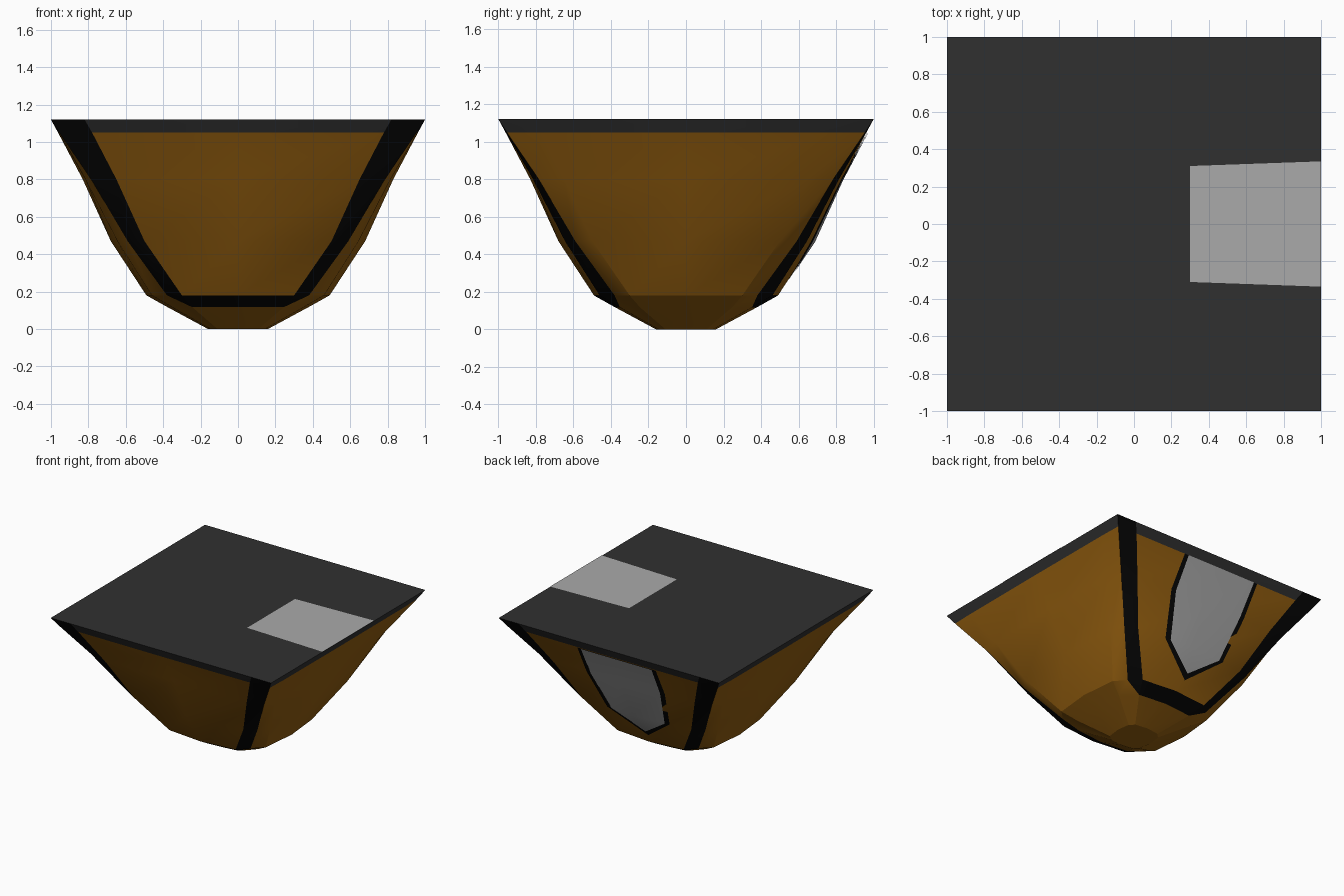
import bpy, bmesh, math
from mathutils import Vector

if "Cube" in bpy.data.objects:
    bpy.data.objects.remove(bpy.data.objects["Cube"])


def mat(name, c):
    m = bpy.data.materials.new(name)
    m.diffuse_color = (*c, 1)
    m.use_nodes = True
    m.node_tree.nodes["Principled BSDF"].inputs["Base Color"].default_value = m.diffuse_color
    return m


ORANGE = mat("orange", (0.30, 0.115, 0.005))
BLACK = mat("black", (0.002, 0.002, 0.002))
DARK = mat("dark_grey", (0.03, 0.03, 0.03))
GREY = mat("light_grey", (0.40, 0.40, 0.40))

# ring: height, reach at side centre, stripe edge (along, out), corner
RINGS = [
    (0.0, 0.16, 0.11, 0.145, 0.125),
    (0.117, 0.377, 0.245, 0.352, 0.29),
    (0.18, 0.49, 0.30, 0.46, 0.38),
    (0.47, 0.68, 0.50, 0.645, 0.59),
    (0.80, 0.83, 0.65, 0.815, 0.785),
    (1.05, 0.962, 0.78, 0.96, 0.955),
    (1.12, 1.0, 0.82, 1.0, 1.0),
]


def finish(name, bm, mats, smooth=True):
    me = bpy.data.meshes.new(name)
    bm.to_mesh(me)
    bm.free()
    for m in mats:
        me.materials.append(m)
    ob = bpy.data.objects.new(name, me)
    bpy.context.collection.objects.link(ob)
    if smooth:
        bpy.ops.object.select_all(action='DESELECT')
        ob.select_set(True)
        bpy.context.view_layer.objects.active = ob
        bpy.ops.object.shade_smooth_by_angle(angle=math.radians(18))
    return ob


# hull: four identical sides, starting at the front, lofted through the rings
def ring_points(z, s, a, y, c):
    side = [(-c, -c), (-a, -y), (0, -s), (a, -y)]
    for k in range(4):
        for px, py in side:
            for _ in range(k):
                px, py = -py, px
            yield px, py, z


bm = bmesh.new()
loops = [[bm.verts.new(p) for p in ring_points(*r)] for r in RINGS]


def face(verts, m):
    bm.faces.new(verts).material_index = m


for r in range(len(RINGS) - 1):
    lo, hi = loops[r], loops[r + 1]
    for i in range(16):
        j = (i + 1) % 16
        striped = (i // 4) % 2 == 0
        edge = i % 4 in (0, 3)
        if r == 1 and striped and edge:
            # stripe ends taper into the corner
            if i % 4 == 0:
                face([lo[j], hi[j], hi[i]], 1)
                face([lo[i], lo[j], hi[i]], 0)
            else:
                face([lo[i], hi[j], hi[i]], 1)
                face([lo[i], lo[j], hi[j]], 0)
            continue
        m = 0
        if striped and (r == 1 or (r > 1 and edge)):
            m = 1
        elif r == 5:
            m = 2
        face([lo[i], lo[j], hi[j], hi[i]], m)
face(loops[0][::-1], 0)
face(loops[-1], 2)
bmesh.ops.recalc_face_normals(bm, faces=bm.faces)
finish("hull", bm, [ORANGE, BLACK, DARK])


# back window, laid on the curved back panel
def depth(x, z):
    for p, q in zip(RINGS, RINGS[1:]):
        if p[0] <= z <= q[0]:
            t = (z - p[0]) / (q[0] - p[0])
            s, a, y = (p[k] + (q[k] - p[k]) * t for k in (1, 2, 3))
            return s + (y - s) * abs(x) / a


def window(name, rows, tip, lift, m):
    bm = bmesh.new()
    v = lambda x, z: bm.verts.new((x, depth(x, z) + lift, z - lift * 0.5))
    grid = [[v(l, z), v(0, z), v(h, z)] for z, l, h in rows]
    for up, dn in zip(grid, grid[1:]):
        for k in (0, 1):
            bm.faces.new([up[k], up[k + 1], dn[k + 1], dn[k]])
    end = v(*tip)
    for k in (0, 1):
        bm.faces.new([grid[-1][k], grid[-1][k + 1], end])
    bmesh.ops.recalc_face_normals(bm, faces=bm.faces)
    if sum(f.normal.y for f in bm.faces) < 0:
        bmesh.ops.reverse_faces(bm, faces=bm.faces)
    finish(name, bm, [m])


window("window_border", [(1.05, -0.40, 0.31), (0.80, -0.385, 0.325), (0.47, -0.315, 0.25)],
       (-0.04, 0.265), 0.004, BLACK)
window("back_window", [(1.05, -0.365, 0.275), (0.80, -0.345, 0.285), (0.47, -0.275, 0.205)],
       (-0.04, 0.31), 0.008, GREY)

# light patch on the flat top
bm = bmesh.new()
bm.faces.new([bm.verts.new((x, y, 1.123)) for x, y in
              [(0.30, -0.31), (1.0, -0.335), (1.0, 0.335), (0.30, 0.31)]])
finish("top_patch", bm, [GREY], False)
